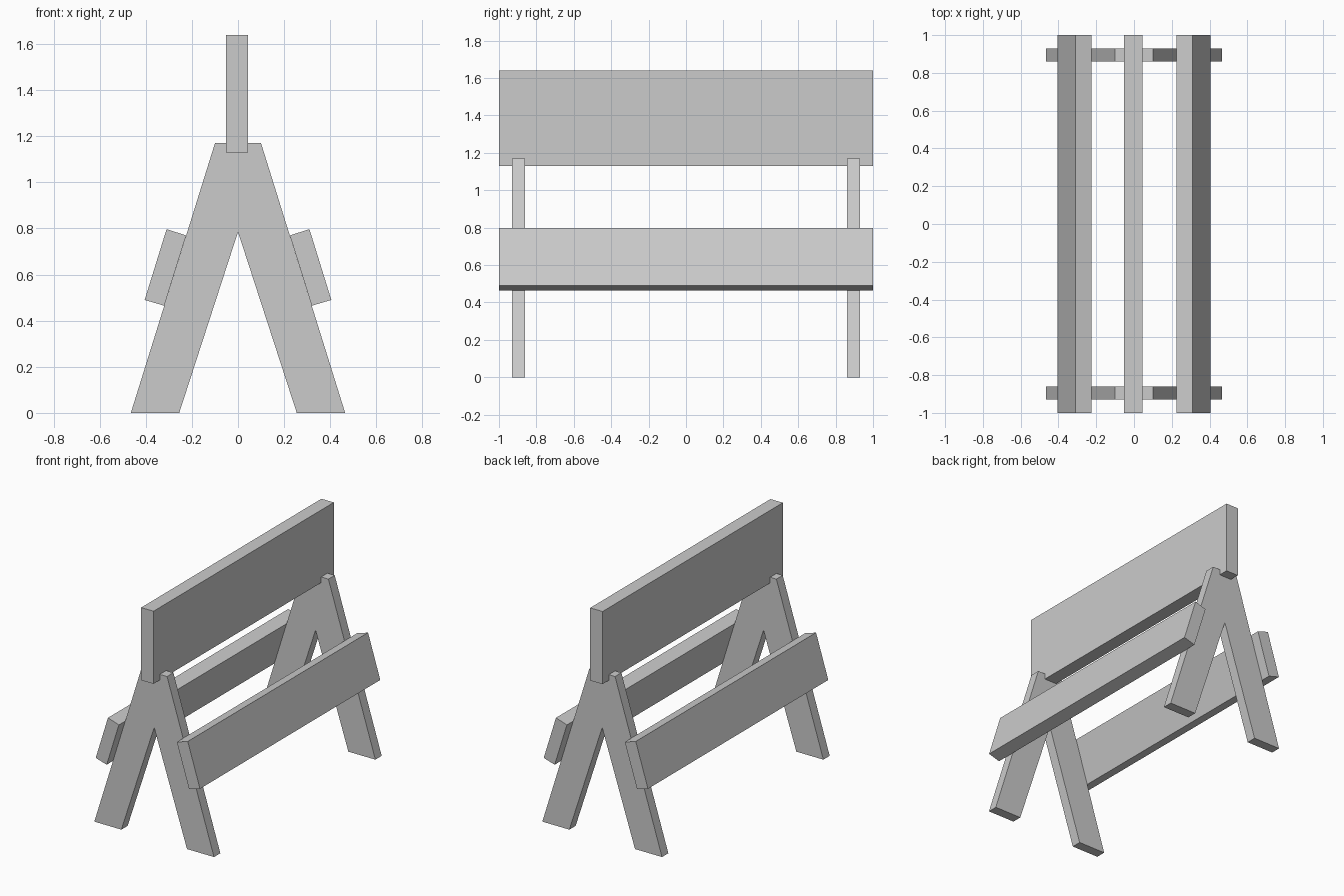
import bpy
import bmesh

cube = bpy.data.objects.get("Cube")
if cube:
    bpy.data.objects.remove(cube, do_unlink=True)

grey = bpy.data.materials.new("plain grey")
grey.use_nodes = True
colour = (0.6, 0.6, 0.6, 1)
grey.diffuse_color = colour
grey.node_tree.nodes["Principled BSDF"].inputs["Base Color"].default_value = colour


def extrude_profile(name, profile, y0, y1):
    """Extrude an (x, z) outline from y0 to y1."""
    bm = bmesh.new()
    face = bm.faces.new([bm.verts.new((x, y0, z)) for x, z in profile])
    ext = bmesh.ops.extrude_face_region(bm, geom=[face])
    verts = [g for g in ext["geom"] if isinstance(g, bmesh.types.BMVert)]
    bmesh.ops.translate(bm, verts=verts, vec=(0, y1 - y0, 0))
    bmesh.ops.recalc_face_normals(bm, faces=bm.faces)
    mesh = bpy.data.meshes.new(name)
    bm.to_mesh(mesh)
    bm.free()
    mesh.materials.append(grey)
    obj = bpy.data.objects.new(name, mesh)
    bpy.context.collection.objects.link(obj)
    return obj


# A-shaped end frames
half = [(0.10, 1.17), (0.465, 0), (0.255, 0)]
frame = half + [(0, 0.785)] + [(-x, z) for x, z in reversed(half)]
for name, y in (("front_frame", -0.93), ("back_frame", 0.86)):
    extrude_profile(name, frame, y, y + 0.07)

# Upright top board, let into the frames
extrude_profile("top_board", [(-0.052, 1.13), (0.044, 1.13), (0.044, 1.64), (-0.052, 1.64)], -1, 1)

# Sloping side boards resting on the legs
board = [(0.32, 0.465), (0.405, 0.49), (0.31, 0.797), (0.225, 0.77)]
for name, side in (("left_board", 1), ("right_board", -1)):
    extrude_profile(name, [(side * x, z) for x, z in board], -1, 1)
